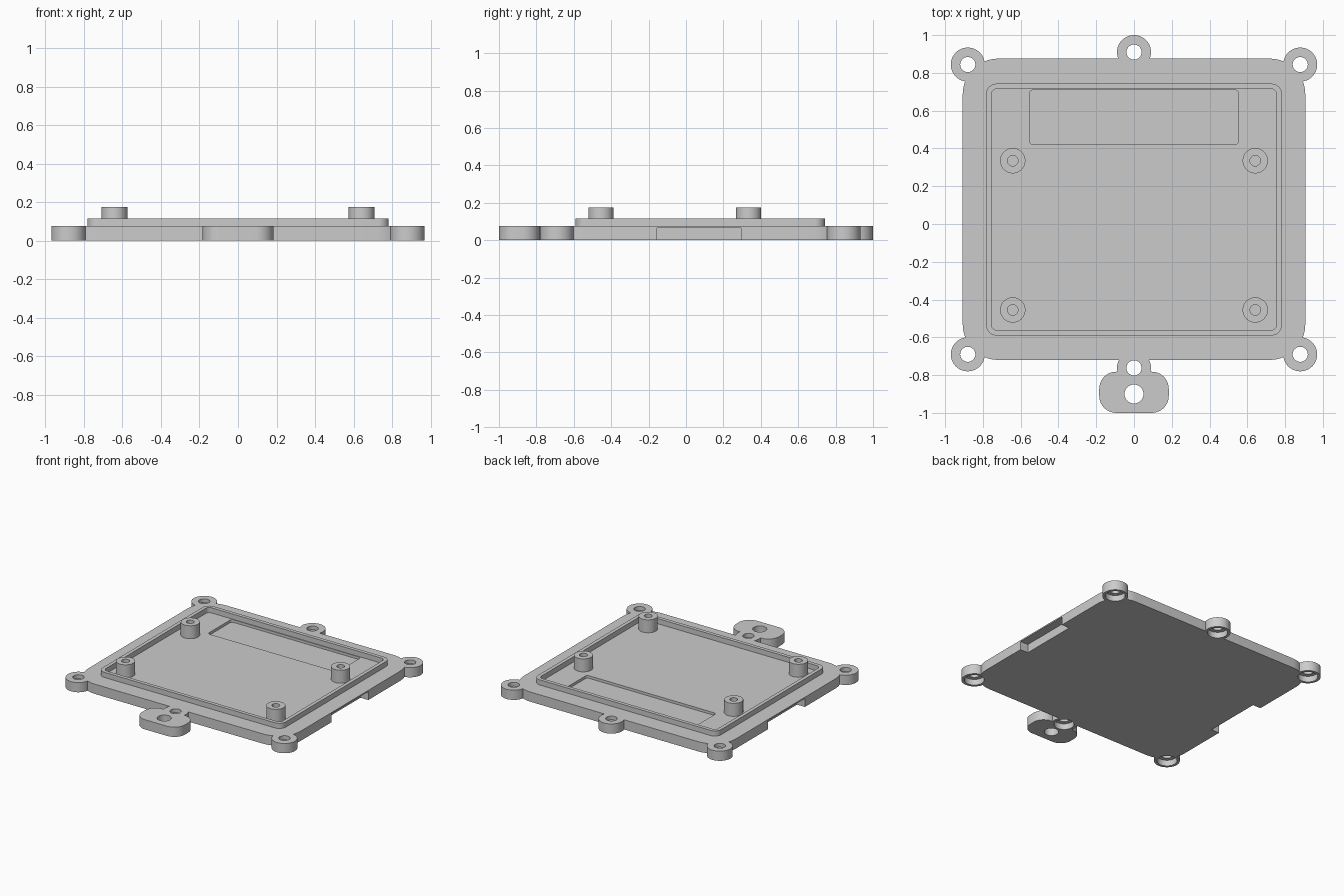
import bpy, bmesh, math
from math import cos, sin, pi

cube = bpy.data.objects.get("Cube")
if cube:
    bpy.data.objects.remove(cube, do_unlink=True)

grey = bpy.data.materials.new("light grey plastic")
grey.use_nodes = True
grey.diffuse_color = (0.6, 0.6, 0.6, 1)
grey.node_tree.nodes["Principled BSDF"].inputs["Base Color"].default_value = (0.6, 0.6, 0.6, 1)

TOP, LIP, POST = 0.075, 0.115, 0.175


def circle(x, y, r, n=48):
    return [(x + r * cos(2 * pi * i / n), y + r * sin(2 * pi * i / n)) for i in range(n)]


def rounded(x0, x1, y0, y1, r, n=10):
    """Rounded rectangle outline, counter-clockwise."""
    pts = []
    corners = [(x1 - r, y1 - r), (x0 + r, y1 - r), (x0 + r, y0 + r), (x1 - r, y0 + r)]
    for k, (cx, cy) in enumerate(corners):
        for i in range(n + 1):
            a = pi / 2 * (k + i / n)
            pts.append((cx + r * cos(a), cy + r * sin(a)))
    return pts


def prism(name, outline, z0, z1):
    bm = bmesh.new()
    base = bm.faces.new([bm.verts.new((x, y, z0)) for x, y in outline])
    ext = bmesh.ops.extrude_face_region(bm, geom=[base])
    for v in ext["geom"]:
        if isinstance(v, bmesh.types.BMVert):
            v.co.z = z1
    bmesh.ops.recalc_face_normals(bm, faces=bm.faces)
    mesh = bpy.data.meshes.new(name)
    bm.to_mesh(mesh)
    bm.free()
    mesh.materials.append(grey)
    ob = bpy.data.objects.new(name, mesh)
    bpy.context.collection.objects.link(ob)
    return ob


def select(ob):
    bpy.ops.object.select_all(action="DESELECT")
    ob.select_set(True)
    bpy.context.view_layer.objects.active = ob


def combine(ob, tool, operation):
    """Apply a boolean and throw the tool away."""
    mod = ob.modifiers.new(operation.lower(), "BOOLEAN")
    mod.operation, mod.solver, mod.object = operation, "EXACT", tool
    select(ob)
    bpy.ops.object.modifier_apply(modifier=mod.name)
    bpy.data.objects.remove(tool, do_unlink=True)


def cut(ob, outline, z0, z1):
    combine(ob, prism("cutter", outline, z0, z1), "DIFFERENCE")


def finish(ob):
    select(ob)
    bpy.ops.object.shade_smooth_by_angle(angle=math.radians(30))


# Base plate with screw ears and the hanging tab
ears = [(s * 0.88, y) for s in (-1, 1) for y in (0.844, -0.69)] + [(0, 0.91), (0, -0.762)]
plate = prism("base_plate", rounded(-0.907, 0.907, -0.72, 0.876, 0.19), 0, TOP)
for x, y in ears:
    combine(plate, prism("ear", circle(x, y, 0.09), 0, TOP), "UNION")
combine(plate, prism("tab", rounded(-0.184, 0.184, -1, -0.782, 0.09), 0, TOP), "UNION")

# Screw holes, counterbored from below, and the tab hole
for x, y in ears:
    cut(plate, circle(x, y, 0.04), -0.1, 0.2)
    cut(plate, circle(x, y, 0.07), -0.1, 0.045)
cut(plate, circle(0, -0.9, 0.05), -0.1, 0.2)

# Grip notches under both side edges
for s in (-1, 1):
    xs = sorted((s * 0.84, s * 1.05))
    cut(plate, [(xs[0], -0.155), (xs[1], -0.155), (xs[1], 0.295), (xs[0], 0.295)], -0.1, 0.065)

# Shallow pocket in the floor
cut(plate, rounded(-0.553, 0.553, 0.42, 0.71, 0.02, 6), TOP - 0.02, 0.2)
finish(plate)

# Raised sealing lip
lip = prism("sealing_lip", rounded(-0.783, 0.783, -0.59, 0.743, 0.055), TOP - 0.005, LIP)
cut(lip, rounded(-0.755, 0.755, -0.562, 0.715, 0.03), 0, 0.3)
finish(lip)

# Four hollow mounting posts
for side, s in (("left", 1), ("right", -1)):
    for end, y in (("back", 0.335), ("front", -0.455)):
        post = prism(f"{end}_{side}_post", circle(s * 0.642, y, 0.067), TOP - 0.005, POST)
        cut(post, circle(s * 0.642, y, 0.028), TOP + 0.005, 0.3)
        finish(post)
